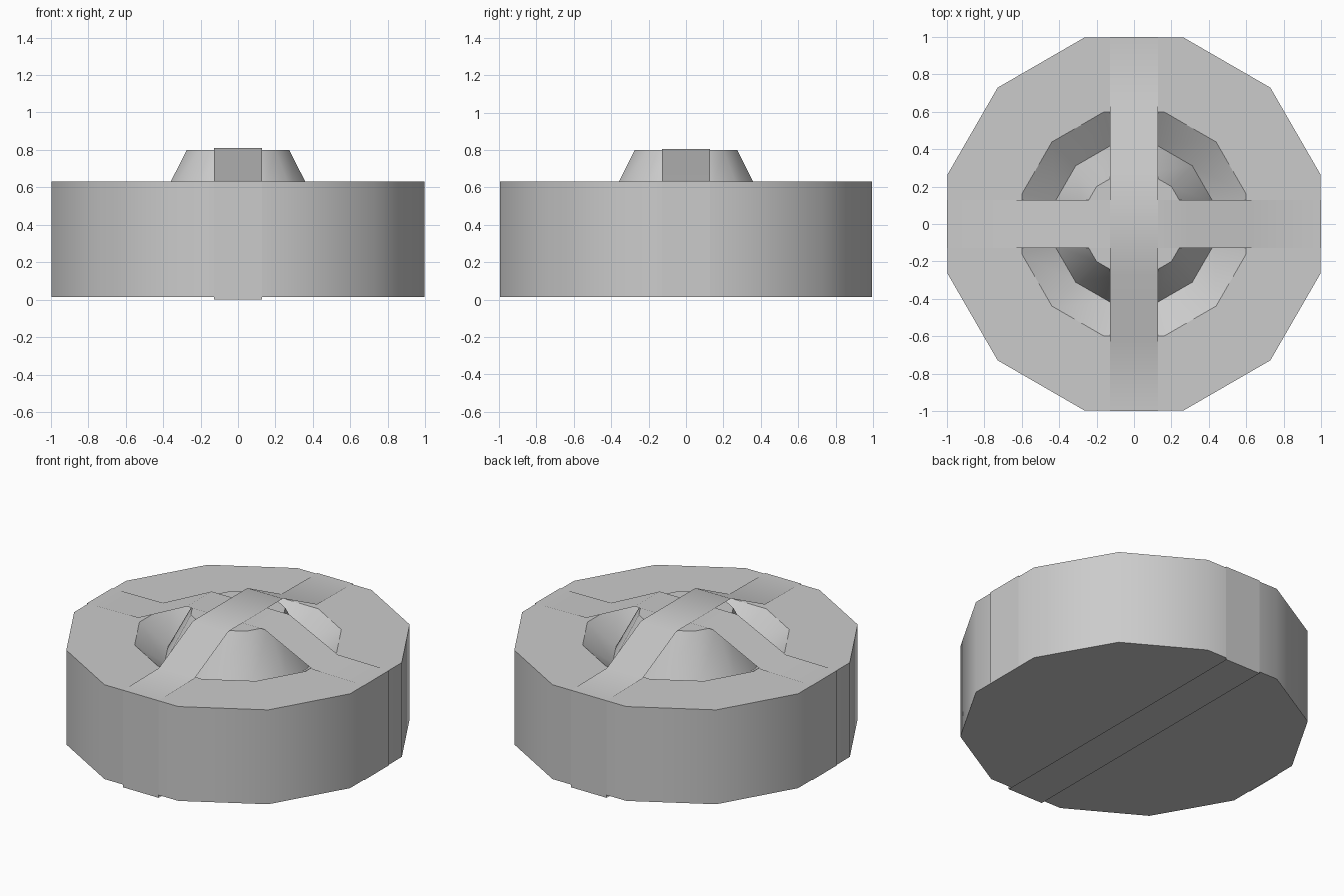
import bpy, bmesh, math

cube = bpy.data.objects.get("Cube")
if cube:
    bpy.data.objects.remove(cube, do_unlink=True)

SIDES = 12
BODY_BOTTOM = 0.015
BODY_TOP = 0.63

grey = bpy.data.materials.new("plain_grey")
grey.use_nodes = True
grey.diffuse_color = (0.6, 0.6, 0.6, 1)
grey.node_tree.nodes["Principled BSDF"].inputs["Base Color"].default_value = (0.6, 0.6, 0.6, 1)


def finish(name, bm):
    """Turn a bmesh into a shaded object."""
    mesh = bpy.data.meshes.new(name)
    bm.to_mesh(mesh)
    bm.free()
    mesh.materials.append(grey)
    obj = bpy.data.objects.new(name, mesh)
    bpy.context.collection.objects.link(obj)
    bpy.ops.object.select_all(action="DESELECT")
    obj.select_set(True)
    bpy.context.view_layer.objects.active = obj
    bpy.ops.object.shade_smooth_by_angle(angle=math.radians(35))
    return obj


def lathe(name, profile):
    """Sweep a (radius, height) profile into a capped twelve-sided solid."""
    bm = bmesh.new()
    angles = [math.tau * (i + 0.5) / SIDES for i in range(SIDES)]
    rings = [[bm.verts.new((r * math.cos(a), r * math.sin(a), z)) for a in angles]
             for r, z in profile]
    for low, high in zip(rings, rings[1:]):
        for i in range(SIDES):
            j = (i + 1) % SIDES
            bm.faces.new((low[i], low[j], high[j], high[i]))
    bm.faces.new(rings[0][::-1])
    bm.faces.new(rings[-1])
    return finish(name, bm)


def ribbon(name, top, bottom, closed, along_x):
    """Thin strap draped over the knob and down both sides of the body."""
    half = [(0.28, top), (0.63, BODY_TOP + 0.007), (1.0, BODY_TOP + 0.003), (1.0, bottom)]
    path = [(-r, z) for r, z in reversed(half)] + half
    bm = bmesh.new()
    rows = []
    for d, z in path:
        # Rows are ordered so that every face looks outward
        ends = [(d, w, z) if along_x else (-w, d, z) for w in (-0.128, 0.128)]
        rows.append([bm.verts.new(p) for p in ends])
    pairs = list(zip(rows, rows[1:]))
    if closed:
        pairs.append((rows[-1], rows[0]))
    for a, b in pairs:
        bm.faces.new((a[0], b[0], b[1], a[1]))
    return finish(name, bm)


# Drum body with a sunken ring around a raised tapered knob
lathe("body", [(1.03, BODY_BOTTOM), (1.03, BODY_TOP), (0.62, BODY_TOP),
               (0.44, 0.50), (0.283, 0.80)])

# Crossing straps: the front-to-back one lies on top and wraps underneath
ribbon("front_back_strap", 0.81, 0.0, True, False)
ribbon("side_strap", 0.805, BODY_BOTTOM, False, True)
